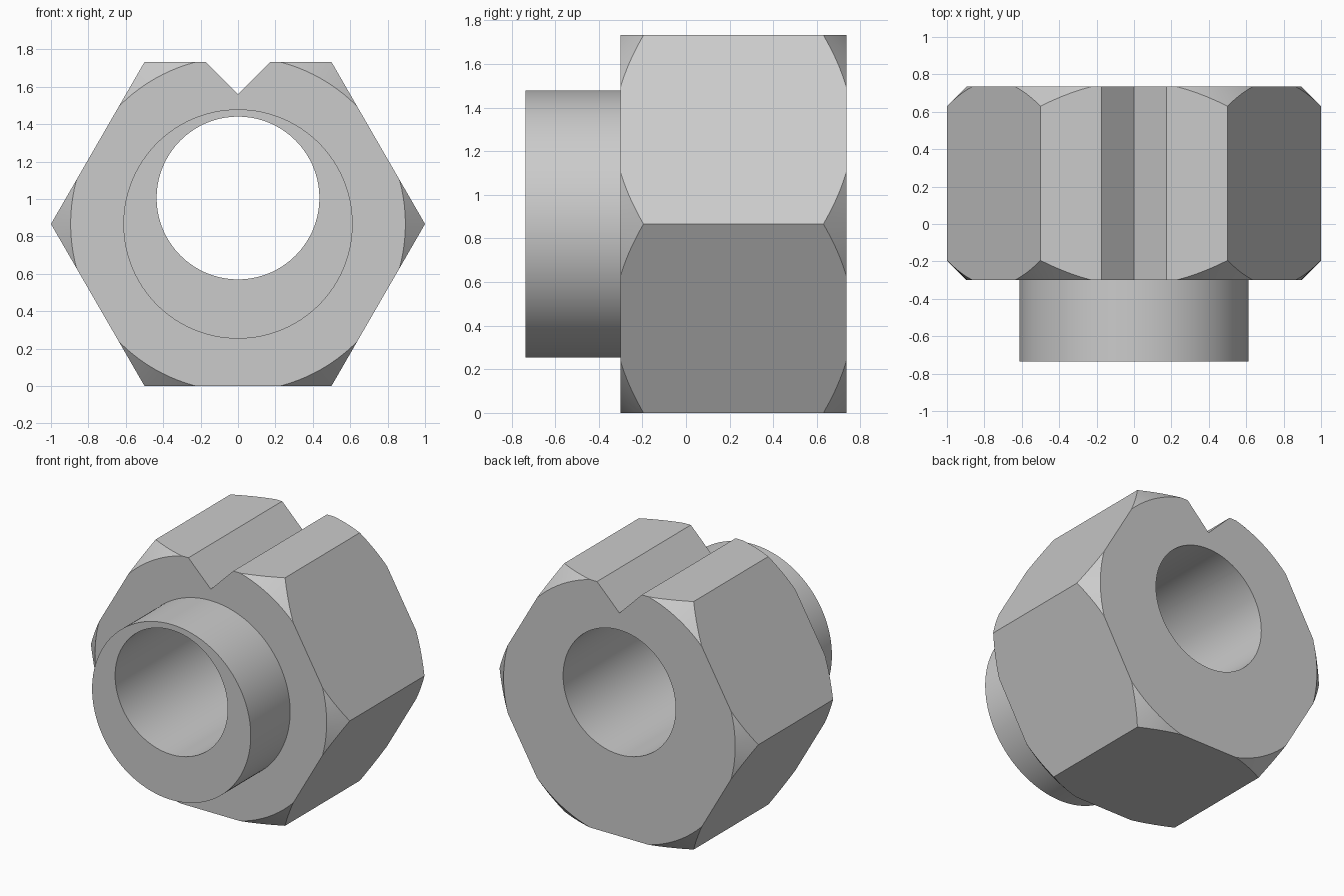
import bpy, bmesh, math

cube = bpy.data.objects.get("Cube")
if cube:
    bpy.data.objects.remove(cube)

FRONT, SHOULDER, BACK = -0.735, -0.30, 0.735
AXIS_Z = math.sqrt(3) / 2
SEGMENTS = 120

steel = bpy.data.materials.new("light_grey_steel")
steel.use_nodes = True
steel.diffuse_color = (0.6, 0.6, 0.6, 1)
steel.node_tree.nodes["Principled BSDF"].inputs["Base Color"].default_value = (0.6, 0.6, 0.6, 1)


def lathe(name, stations, sides=SEGMENTS, z=AXIS_Z):
    """Closed solid of rings (y, radius) around an axis along y."""
    bm = bmesh.new()
    rings = []
    for y, r in stations:
        angles = [2 * math.pi * i / sides for i in range(sides)]
        rings.append([bm.verts.new((r * math.cos(a), y, z + r * math.sin(a))) for a in angles])
    for a, b in zip(rings, rings[1:]):
        for i in range(sides):
            j = (i + 1) % sides
            bm.faces.new((a[i], a[j], b[j], b[i]))
    bm.faces.new(rings[0])
    bm.faces.new(rings[-1])
    bmesh.ops.recalc_face_normals(bm, faces=bm.faces)
    mesh = bpy.data.meshes.new(name)
    bm.to_mesh(mesh)
    bm.free()
    mesh.materials.append(steel)
    obj = bpy.data.objects.new(name, mesh)
    bpy.context.collection.objects.link(obj)
    return obj


def combine(target, tool, operation):
    """Apply a boolean and discard the tool."""
    mod = target.modifiers.new(operation, "BOOLEAN")
    mod.operation, mod.solver, mod.object = operation, "EXACT", tool
    bpy.context.view_layer.objects.active = target
    bpy.ops.object.modifier_apply(modifier=mod.name)
    bpy.data.objects.remove(tool)


# Hexagonal body, corners chamfered by a double cone
nut = lathe("hex_nut_with_collar", [(SHOULDER, 1), (BACK, 1)], sides=6)
rim, slope = 0.895, 0.3
chamfer = lathe("chamfer_cutter", [
    (SHOULDER - 0.1, rim - 0.1), (SHOULDER + slope, rim + slope),
    (BACK - slope, rim + slope), (BACK + 0.1, rim - 0.1)])
combine(nut, chamfer, "INTERSECT")

# Round collar on the front
combine(nut, lathe("collar", [(FRONT, 0.613), (SHOULDER + 0.1, 0.613)]), "UNION")

# Off-centre through bore
combine(nut, lathe("bore_cutter", [(-1, 0.435), (1, 0.435)], z=1.005), "DIFFERENCE")

# V-shaped groove along the top: a square bar standing on its corner
groove_radius = 2 * AXIS_Z - 1.559
groove = lathe("groove_cutter", [(SHOULDER - 0.1, groove_radius), (BACK + 0.1, groove_radius)],
               sides=4, z=2 * AXIS_Z)
combine(nut, groove, "DIFFERENCE")

# Smooth round surfaces, crisp edges
bpy.ops.object.select_all(action="DESELECT")
nut.select_set(True)
bpy.context.view_layer.objects.active = nut
bpy.ops.object.shade_smooth_by_angle(angle=math.radians(20))
